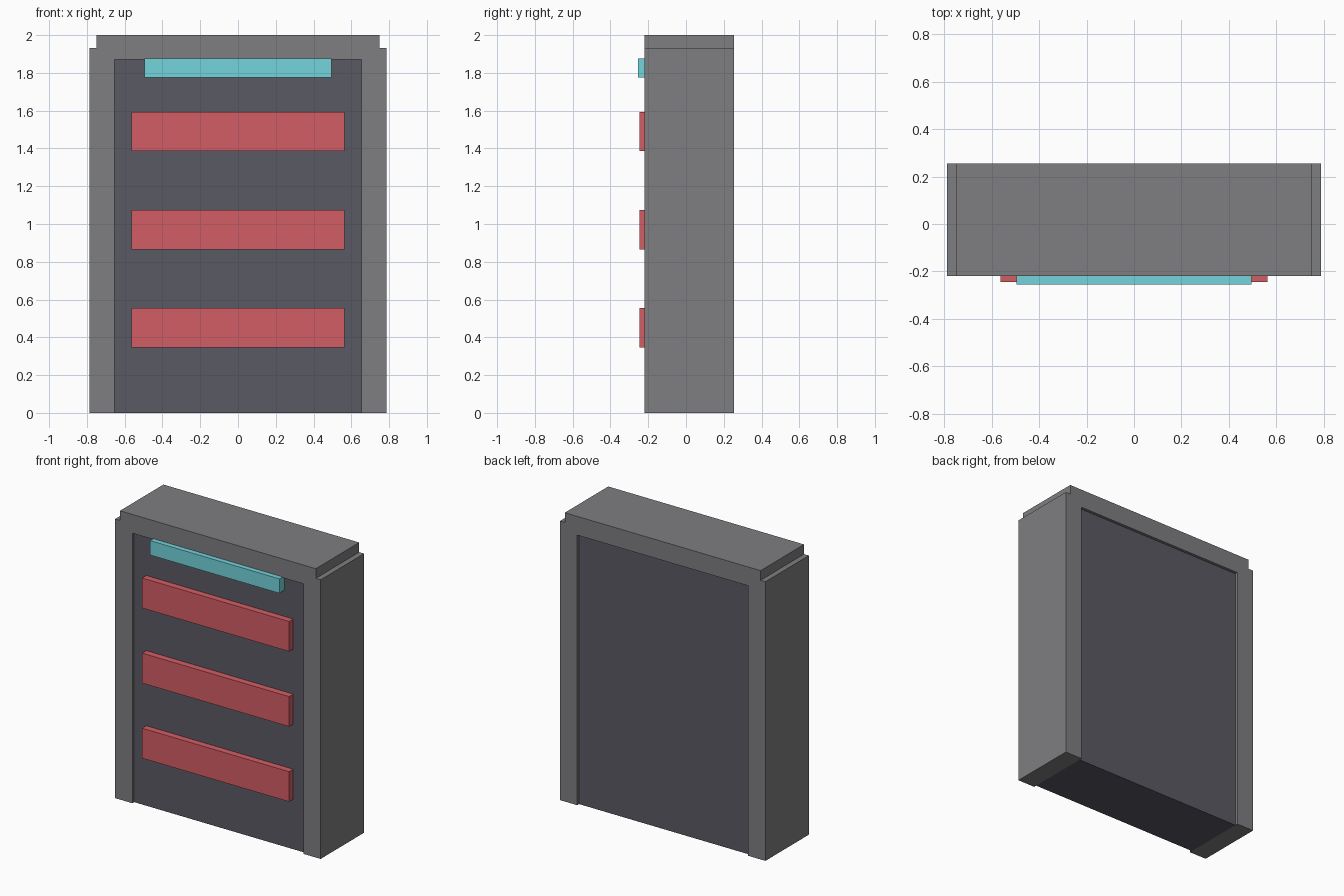
import bpy, bmesh

if "Cube" in bpy.data.objects:
    bpy.data.objects.remove(bpy.data.objects["Cube"])


def material(name, rgb):
    m = bpy.data.materials.new(name)
    m.diffuse_color = (*rgb, 1)
    m.use_nodes = True
    m.node_tree.nodes["Principled BSDF"].inputs["Base Color"].default_value = m.diffuse_color
    return m


def prism(name, profile, y0, y1, mat):
    """Extrude a closed x-z profile from y0 (front) to y1 (back)."""
    bm = bmesh.new()
    face = bm.faces.new([bm.verts.new((x, y0, z)) for x, z in profile])
    new = bmesh.ops.extrude_face_region(bm, geom=[face])["geom"]
    verts = [g for g in new if isinstance(g, bmesh.types.BMVert)]
    bmesh.ops.translate(bm, verts=verts, vec=(0, y1 - y0, 0))
    bmesh.ops.recalc_face_normals(bm, faces=bm.faces)
    mesh = bpy.data.meshes.new(name)
    bm.to_mesh(mesh)
    bm.free()
    ob = bpy.data.objects.new(name, mesh)
    mesh.materials.append(mat)
    bpy.context.collection.objects.link(ob)
    return ob


def slab(name, half_x, z0, z1, y0, y1, mat):
    return prism(name, [(-half_x, z0), (half_x, z0), (half_x, z1), (-half_x, z1)], y0, y1, mat)


frame_grey = material("frame_grey", (0.21, 0.21, 0.22))
panel_grey = material("panel_grey", (0.10, 0.10, 0.125))
red = material("red", (0.65, 0.11, 0.13))
cyan = material("cyan", (0.17, 0.66, 0.72))

# Door frame: posts and header with stepped top corners
half = [(0.655, 1.87), (0.655, 0), (0.787, 0), (0.787, 1.933), (0.75, 1.933), (0.75, 2)]
prism("door_frame", half + [(-x, z) for x, z in reversed(half)], -0.22, 0.255, frame_grey)

# Recessed door panel
slab("door_panel", 0.655, 0, 1.87, -0.20, 0.235, panel_grey)

# Red cross bars on the front
for i in range(3):
    z = 0.45 + 0.52 * i
    slab(f"cross_bar_{i + 1}", 0.563, z - 0.104, z + 0.104, -0.245, -0.20, red)

# Light strip under the header
slab("light_strip", 0.495, 1.775, 1.875, -0.255, -0.20, cyan)
